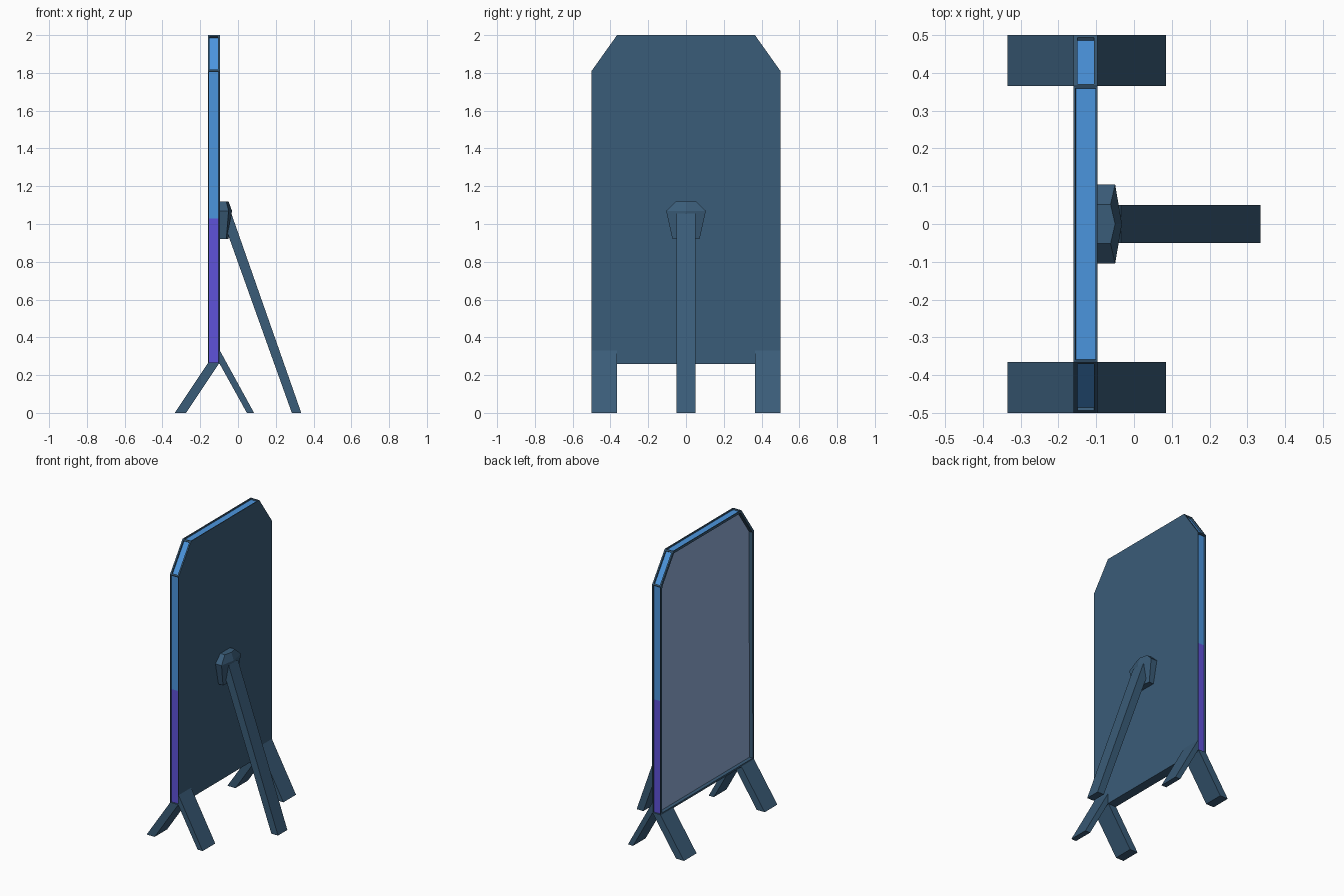
import bpy
import bmesh

cube = bpy.data.objects.get("Cube")
if cube:
    bpy.data.objects.remove(cube, do_unlink=True)


def make_material(name, srgb):
    linear = [((c / 255 + 0.055) / 1.055) ** 2.4 for c in srgb]
    mat = bpy.data.materials.new(name)
    mat.use_nodes = True
    mat.diffuse_color = (*linear, 1)
    mat.node_tree.nodes["Principled BSDF"].inputs["Base Color"].default_value = (*linear, 1)
    return mat


slate = make_material("slate blue", (58, 92, 120))
sky = make_material("bright blue", (75, 149, 222))
violet = make_material("violet", (95, 82, 218))
glass = make_material("mirror grey", (146, 173, 216))


def finish(bm, name, materials):
    mesh = bpy.data.meshes.new(name)
    bm.to_mesh(mesh)
    bm.free()
    for mat in materials:
        mesh.materials.append(mat)
    obj = bpy.data.objects.new(name, mesh)
    bpy.context.collection.objects.link(obj)
    return obj


def prism(points, offset):
    """Extrude a closed 3D polygon along an offset vector."""
    bm = bmesh.new()
    face = bm.faces.new([bm.verts.new(p) for p in points])
    ext = bmesh.ops.extrude_face_region(bm, geom=[face])
    verts = [v for v in ext["geom"] if isinstance(v, bmesh.types.BMVert)]
    bmesh.ops.translate(bm, verts=verts, vec=offset)
    bmesh.ops.recalc_face_normals(bm, faces=bm.faces)
    return bm


def recess(bm, faces, rim, depth):
    """Inset each face by a rim, then sink it with steep walls."""
    bmesh.ops.inset_individual(bm, faces=faces, thickness=rim, depth=0)
    bmesh.ops.inset_individual(bm, faces=faces, thickness=0.0005, depth=-depth)


# Mirror panel: clipped top corners, sunken glass and light strips in the rim
half = [(0.5, 0.26), (0.5, 1.81), (0.365, 2.0)]
outline = half + [(-y, z) for y, z in reversed(half)]
bm = prism([(-0.16, y, z) for y, z in outline], (0.064, 0, 0))
bm.normal_update()
front = [f for f in bm.faces if f.normal.x < -0.9]
edges = [f for f in bm.faces if abs(f.normal.x) < 0.1 and f.normal.z > -0.5]
slanted = [f for f in edges if 0.1 < f.normal.z < 0.95]
straight = [f for f in edges if f not in slanted]
recess(bm, front, 0.018, 0.025)
recess(bm, straight, 0.008, 0.01)
recess(bm, slanted, 0.014, 0.01)
for f in front:
    f.material_index = 3
for f in edges:
    f.material_index = 1

# Lower part of the side strips is violet
sides = [f for f in straight if abs(f.normal.y) > 0.9]
geom = sides + list({e for f in sides for e in f.edges}) + list({v for f in sides for v in f.verts})
bmesh.ops.bisect_plane(bm, geom=geom, plane_co=(0, 0, 1.03), plane_no=(0, 0, 1))
for f in bm.faces:
    if f.material_index == 1 and f.calc_center_median().z < 1.03:
        f.material_index = 2
finish(bm, "mirror_panel", [slate, sky, violet, glass])

# Splayed feet at both lower corners
front_foot = [(-0.335, 0), (-0.275, 0), (-0.098, 0.265), (-0.16, 0.262)]
back_foot = [(0.047, 0), (0.085, 0), (-0.096, 0.33), (-0.1, 0.265)]
for side, y in (("left", 0.365), ("right", -0.5)):
    for part, profile in (("front", front_foot), ("back", back_foot)):
        bm = prism([(x, y, z) for x, z in profile], (0, 0.135, 0))
        finish(bm, f"{part}_foot_{side}", [slate])

# Long prop leg behind the panel
strut = [(0.285, 0), (0.335, 0), (-0.035, 1.055), (-0.055, 0.95)]
bm = prism([(x, -0.05, z) for x, z in strut], (0, 0.1, 0))
finish(bm, "prop_leg", [slate])

# Hinge bracket: lofted pentagon sections of (height, half width, side x, ridge x)
bm = bmesh.new()
rings = []
for z, w, side, ridge in ((0.92, 0.072, -0.062, -0.05),
                          (1.07, 0.105, -0.05, -0.032),
                          (1.12, 0.052, -0.062, -0.05)):
    section = [(-0.098, -w), (side, -w), (ridge, 0), (side, w), (-0.098, w)]
    rings.append([bm.verts.new((x, y, z)) for x, y in section])
for low, high in zip(rings, rings[1:]):
    for i in range(5):
        j = (i + 1) % 5
        bm.faces.new((low[i], low[j], high[j], high[i]))
bm.faces.new(rings[0])
bm.faces.new(rings[-1])
bmesh.ops.recalc_face_normals(bm, faces=bm.faces)
finish(bm, "hinge_bracket", [slate])
